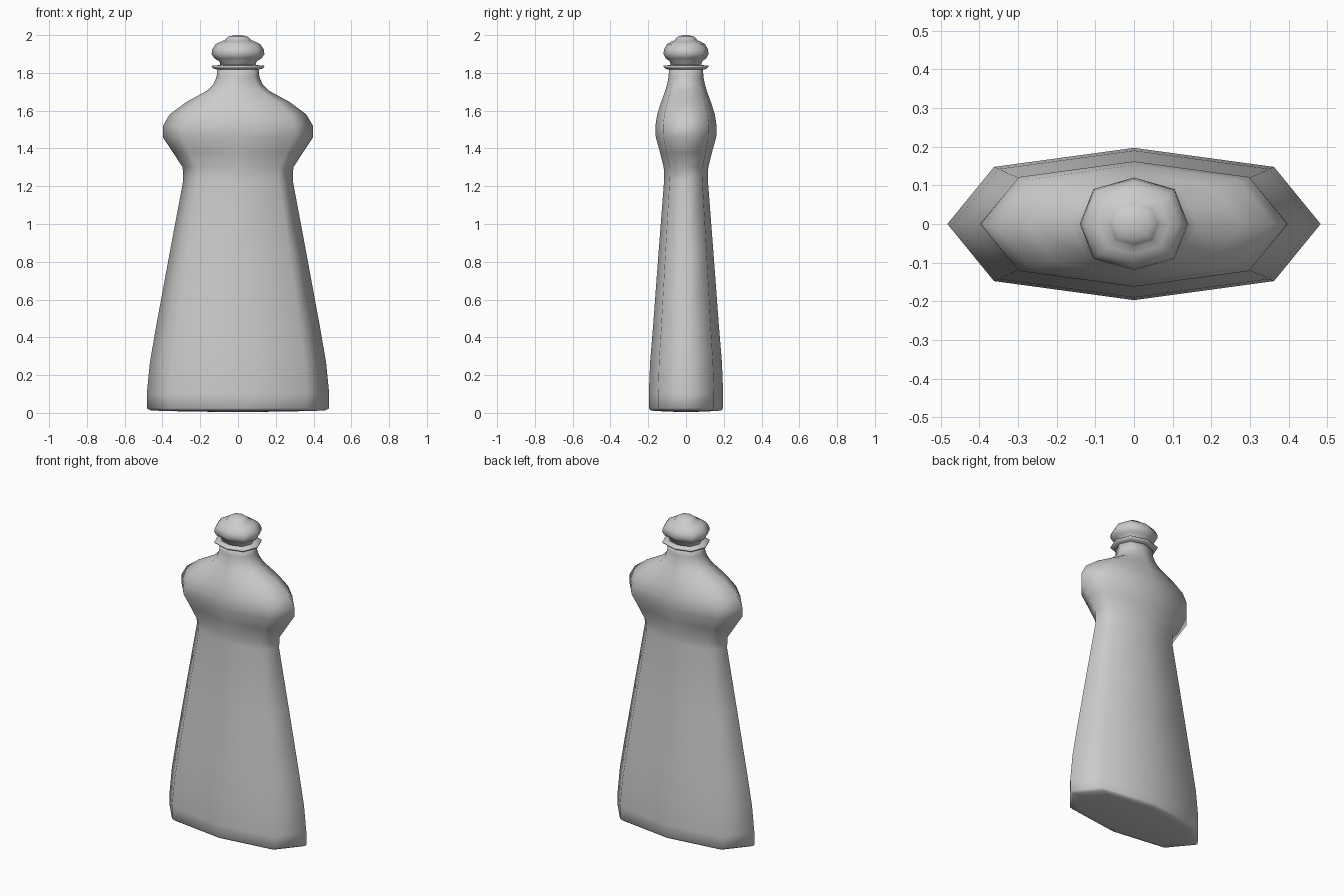
import bpy, bmesh

# Eight-sided flattened cross-section, counter-clockwise from +x
SECTION = [(1, 0), (.75, .75), (0, 1), (-.75, .75), (-1, 0), (-.75, -.75), (0, -1), (.75, -.75)]


def loft(name, profile):
    """Stack scaled sections; profile rows are (half width, half depth, height)."""
    bm = bmesh.new()
    rings = [[bm.verts.new((x * rx, y * ry, z)) for x, y in SECTION] for rx, ry, z in profile]
    for a, b in zip(rings, rings[1:]):
        for i in range(8):
            j = (i + 1) % 8
            bm.faces.new((a[i], a[j], b[j], b[i]))
    bm.faces.new(rings[0][::-1])
    bm.faces.new(rings[-1])
    for f in bm.faces:
        f.smooth = True
    me = bpy.data.meshes.new(name)
    bm.to_mesh(me)
    bm.free()
    ob = bpy.data.objects.new(name, me)
    bpy.context.collection.objects.link(ob)
    return ob


# Flared body, waist, shoulders and neck
loft("bottle_body", [
    (.10, .04, .005), (.40, .163, .01), (.465, .188, .014), (.483, .197, .025), (.483, .197, .10),
    (.466, .190, .27), (.435, .175, .45), (.363, .146, .84), (.29, .116, 1.23),
    (.293, .118, 1.30), (.345, .138, 1.38), (.398, .160, 1.46), (.397, .162, 1.52),
    (.362, .153, 1.58), (.275, .132, 1.645), (.165, .110, 1.705),
    (.130, .100, 1.74), (.113, .092, 1.78), (.108, .090, 1.83)])

# Thin collar under the cap
loft("neck_collar", [
    (.10, .085, 1.815), (.128, .109, 1.822), (.14, .12, 1.832), (.138, .118, 1.838), (.09, .08, 1.842)])

# Rounded cap with a small knob
loft("cap", [
    (.095, .082, 1.835), (.097, .084, 1.86), (.125, .107, 1.877), (.14, .12, 1.90),
    (.136, .116, 1.925), (.118, .101, 1.952), (.09, .077, 1.966), (.07, .06, 1.973),
    (.062, .053, 1.983), (.045, .039, 1.994), (.015, .013, 2.0)])
